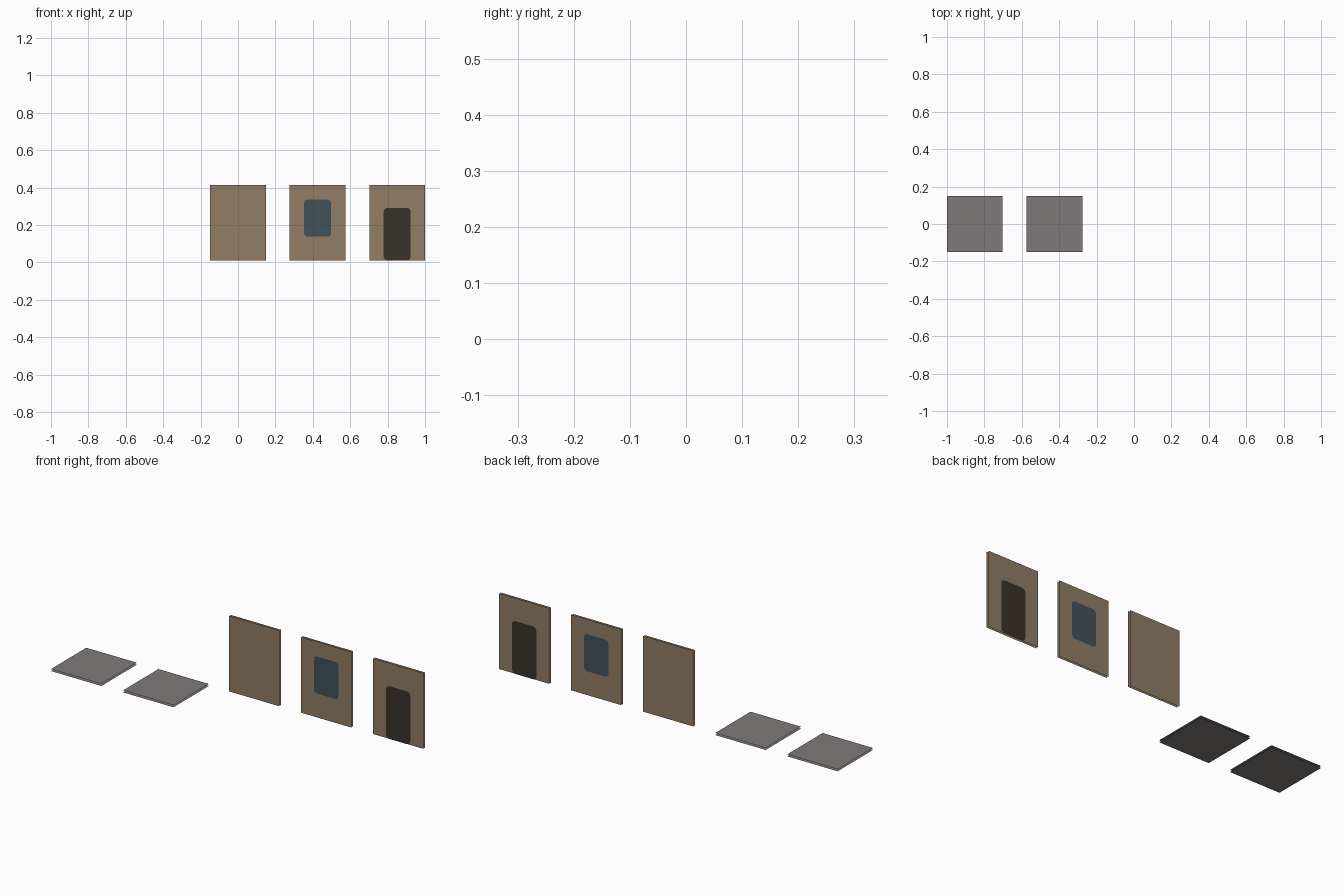
import bpy, bmesh, math

if "Cube" in bpy.data.objects:
    bpy.data.objects.remove(bpy.data.objects["Cube"])

TILE = 0.298        # tile width
STEP = 0.4255       # spacing between tiles
BASE = 0.0106       # floor thickness, wall base height
TOP = 0.4145        # wall top
BACK = 0.148        # rear wall skin
FRONT = 0.136       # front wall skin


def material(name, rgb):
    m = bpy.data.materials.new(name)
    lin = [((c / 255 + 0.055) / 1.055) ** 2.4 for c in rgb]
    m.diffuse_color = (*lin, 1)
    m.use_nodes = True
    m.node_tree.nodes["Principled BSDF"].inputs["Base Color"].default_value = m.diffuse_color
    return m


stone = material("grey_stone", (127, 122, 121))
plaster = material("tan_plaster", (145, 125, 101))
glass = material("blue_glass", (65, 81, 91))
wood = material("dark_opening", (57, 50, 43))


def rounded(x, z0, z1, w, r, n=3):
    """Outline of a rounded rectangle, counter-clockwise in (x, z)."""
    if r == 0:
        return [(x - w/2, z0), (x + w/2, z0), (x + w/2, z1), (x - w/2, z1)]
    pts = []
    centres = [(x + w/2 - r, z1 - r), (x - w/2 + r, z1 - r),
               (x - w/2 + r, z0 + r), (x + w/2 - r, z0 + r)]
    for q, (cx, cz) in enumerate(centres):
        for i in range(n + 1):
            a = math.pi / 2 * (q + i / n)
            pts.append((cx + r * math.cos(a), cz + r * math.sin(a)))
    return pts


def skins(name, outline, place, lo, hi, mat):
    """Two parallel open sheets facing away from each other."""
    bm = bmesh.new()
    for depth, flip in ((lo, False), (hi, True)):
        pts = outline[::-1] if flip else outline
        bm.faces.new([bm.verts.new(place(u, v, depth)) for u, v in pts])
    me = bpy.data.meshes.new(name)
    bm.to_mesh(me)
    bm.free()
    me.materials.append(mat)
    ob = bpy.data.objects.new(name, me)
    bpy.context.collection.objects.link(ob)


def upright(u, v, d):
    return (u, d, v)


def flat(u, v, d):
    return (u, v, d)


# Floor tiles: top and underside sheets
for i, x in enumerate((-2 * STEP, -STEP)):
    square = rounded(x, -TILE/2, TILE/2, TILE, 0)
    skins(f"floor_tile_{i + 1}", square, flat, BASE, 0, stone)
    # top sheet faces up, underside faces down

# Wall panels: front and rear sheets
for name, x in (("plain_wall", 0), ("window_wall", STEP), ("door_wall", 2 * STEP)):
    skins(name, rounded(x, BASE, TOP, TILE, 0), upright, FRONT, BACK, plaster)

# Window and door plates on both sides of their walls
P = 0.001
skins("window_pane", rounded(STEP, 0.138, 0.336, 0.144, 0.018), upright,
      FRONT - P, BACK + P, glass)
door = rounded(2 * STEP, BASE, 0.292, 0.144, 0.02)
skins("door_opening", door, upright, FRONT - P, BACK + P, wood)
